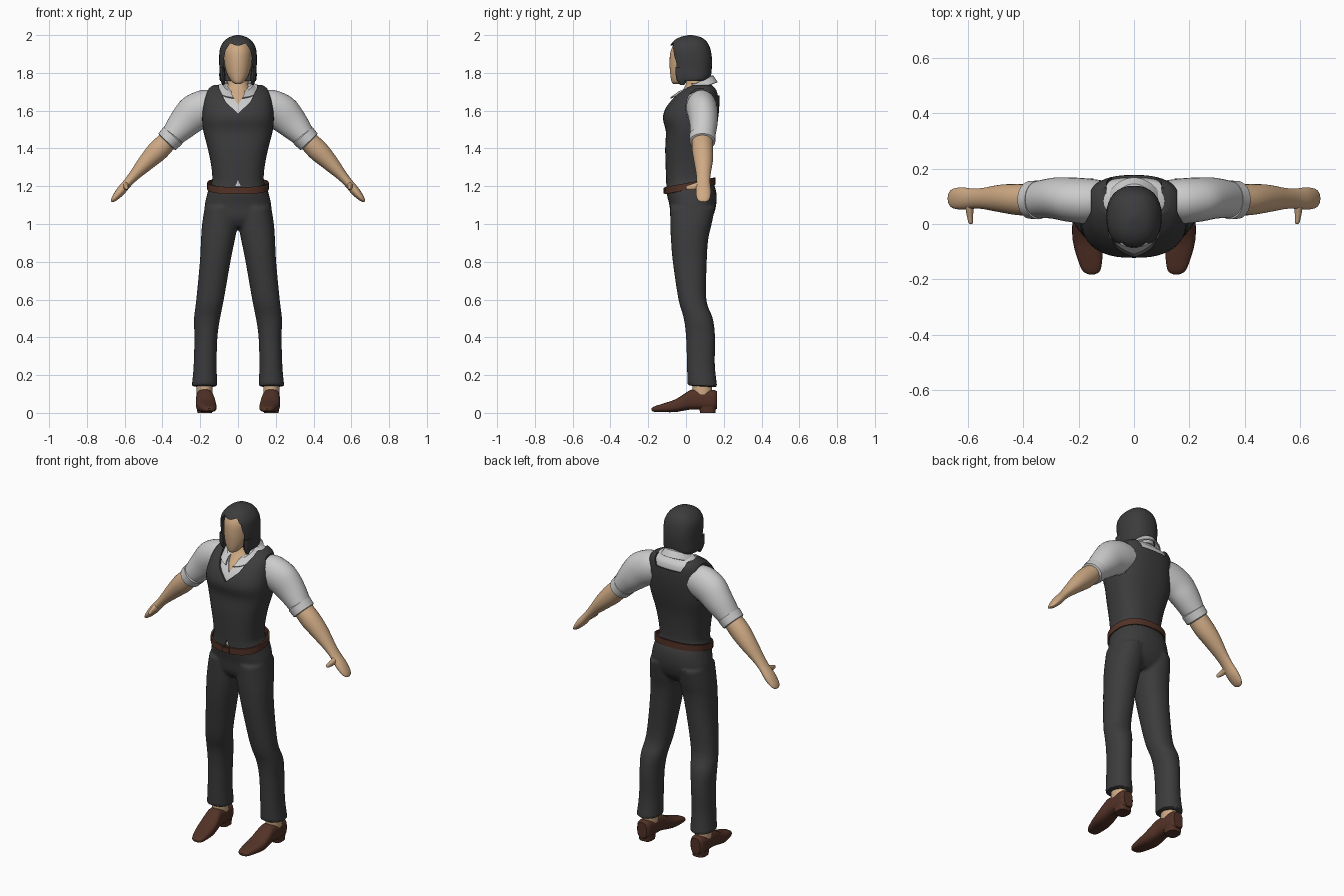
import bpy, bmesh, math
from mathutils import Vector as V

if "Cube" in bpy.data.objects:
    bpy.data.objects.remove(bpy.data.objects["Cube"])


def material(name, r, g, b):
    m = bpy.data.materials.new(name)
    m.diffuse_color = (r, g, b, 1)
    m.use_nodes = True
    m.node_tree.nodes["Principled BSDF"].inputs["Base Color"].default_value = m.diffuse_color
    return m


DARK = material("dark cloth", .045, .045, .047)
SHIRT = material("light cloth", .52, .52, .53)
SKIN = material("skin", .62, .40, .23)
BROWN = material("leather", .085, .032, .02)
parts, cutters = [], []


# Ring makers: each ring is (centre, half axis u, half axis v)
def up(z, x, rx, y0, y1, dz=0):
    return V((x, (y0 + y1) / 2, z)), V((rx, 0, 0)), V((0, (y1 - y0) / 2, dz))


def along_y(y, x, rx, z0, z1):
    return V((x, y, (z0 + z1) / 2)), V((rx, 0, 0)), V((0, 0, (z1 - z0) / 2))


def limb(points):
    """Rings (x, y, z, in-plane radius, y radius) square to a path in the xz plane."""
    rings = []
    for i, (x, y, z, rn, ry) in enumerate(points):
        a, b = points[max(i - 1, 0)], points[min(i + 1, len(points) - 1)]
        t = V((b[0] - a[0], 0, b[2] - a[2])).normalized()
        rings.append((V((x, y, z)), V((0, 1, 0)).cross(t) * rn, V((0, ry, 0))))
    return rings


def refine(rings, k=4):
    """Catmull-Rom interpolation between rings."""
    out, n = [], len(rings)
    for i in range(n - 1):
        q = [rings[min(max(j, 0), n - 1)] for j in range(i - 1, i + 3)]
        for s in range(k):
            t = s / k
            out.append(tuple((2 * b + (c - a) * t + (2 * a - 5 * b + 4 * c - d) * t * t
                              + (3 * b - a - 3 * c + d) * t ** 3) / 2
                             for a, b, c, d in zip(*q)))
    return out + [rings[-1]]


def add(name, bm, mat, mirror=False):
    bmesh.ops.recalc_face_normals(bm, faces=bm.faces)
    me = bpy.data.meshes.new(name)
    bm.to_mesh(me)
    bm.free()
    ob = bpy.data.objects.new(name, me)
    bpy.context.collection.objects.link(ob)
    if mat:
        me.materials.append(mat)
        parts.append(ob)
    else:
        ob.hide_render = True
        cutters.append(ob)
    if mirror:
        m = ob.modifiers.new("mirror", 'MIRROR')
        m.use_mirror_merge = False
    return ob


def loft(name, rings, mat, mirror=False, p=2.0, n=32, k=4, cap=True):
    bm = bmesh.new()
    loops = []
    for c, u, v in (refine(rings, k) if k > 1 else rings):
        loop = []
        for i in range(n):
            ca, sa = math.cos(math.tau * i / n), math.sin(math.tau * i / n)
            loop.append(bm.verts.new(c + u * math.copysign(abs(ca) ** (2 / p), ca)
                                     + v * math.copysign(abs(sa) ** (2 / p), sa)))
        loops.append(loop)
    for a, b in zip(loops, loops[1:]):
        for i in range(n):
            bm.faces.new((a[i], a[(i + 1) % n], b[(i + 1) % n], b[i]))
    if cap:
        bm.faces.new(loops[0])
        bm.faces.new(loops[-1])
    return add(name, bm, mat, mirror)


def prism(name, half, y0, y1):
    """Cutter: right half of a symmetric xz outline, extruded in y."""
    pts = half + [(-x, z) for x, z in reversed(half) if x > 0]
    bm = bmesh.new()
    f = bm.faces.new([bm.verts.new((x, y0, z)) for x, z in pts])
    ext = bmesh.ops.extrude_face_region(bm, geom=[f])
    bmesh.ops.translate(bm, vec=(0, y1 - y0, 0),
                        verts=[e for e in ext["geom"] if isinstance(e, bmesh.types.BMVert)])
    return add(name, bm, None)


def cut(ob, *tools):
    for t in tools:
        m = ob.modifiers.new("cut", 'BOOLEAN')
        m.operation, m.solver, m.object = 'DIFFERENCE', 'EXACT', t


def solidify(ob, t):
    m = ob.modifiers.new("thickness", 'SOLIDIFY')
    m.thickness, m.offset = t, 0


# Waistcoat with neck, armhole and hem cut-outs, over an inset shirt
torso = [(1.205, .146, -.105, .13), (1.24, .136, -.105, .127), (1.31, .142, -.108, .13),
         (1.4, .16, -.11, .14), (1.49, .183, -.107, .158), (1.56, .19, -.122, .17),
         (1.62, .186, -.105, .176), (1.68, .175, -.06, .176), (1.715, .157, -.015, .168),
         (1.735, .13, .02, .15)]
vest = loft("waistcoat", [up(z, 0, rx, a, b, .02 if i == 0 else .01 if i == 1 else 0)
                          for i, (z, rx, a, b) in enumerate(torso)], DARK, p=2.5, n=48)
shirt = loft("shirt_body", [up(z - .006, 0, rx - .008, a + .008, b - .008)
                            for z, rx, a, b in torso] + [up(1.745, 0, .085, .02, .13)],
             SHIRT, p=2.5, n=48)
v_neck = prism("vee_cutter", [(0, 1.585), (.065, 1.645), (.1, 1.72), (.1, 1.9)], -.3, .04)
back_neck = prism("back_neck_cutter", [(.08, 1.68), (.1, 1.72), (.1, 1.9)], .035, .3)
hem = prism("hem_cutter", [(0, 1.235), (.035, 1.15)], -.3, -.06)
armhole = loft("armhole_cutter", [(V((x, .083, 1.615)), V((0, .083, 0)), V((0, 0, .11)))
                                  for x in (.155, .35)], None, mirror=True, k=1)
cut(vest, v_neck, back_neck, hem, armhole)
open_neck = prism("open_neck_cutter", [(0, 1.63), (.03, 1.68), (.042, 1.74), (.042, 1.9)], -.3, .03)
cut(shirt, open_neck)

# Folded collar, lower at the front
collar = loft("collar", [(V((0, .05, 1.70)), V((.07, 0, 0)), V((0, .085, .045))),
                         (V((0, .05, 1.74)), V((.068, 0, 0)), V((0, .08, .045))),
                         (V((0, .047, 1.738)), V((.078, 0, 0)), V((0, .096, .045))),
                         (V((0, .04, 1.708)), V((.108, 0, 0)), V((0, .125, .042)))],
              SHIRT, n=40, k=1, cap=False)
solidify(collar, .007)
cut(collar, open_neck)

# Neck and upper chest
loft("neck", [up(1.58, 0, .1, -.095, .1), up(1.64, 0, .09, -.076, .1), up(1.69, 0, .07, -.035, .1),
              up(1.73, 0, .058, -.005, .105), up(1.78, 0, .053, .005, .105),
              up(1.85, 0, .05, 0, .1)], SKIN)

# Head and bobbed hair with a face opening
loft("head", [up(1.742, 0, .014, -.068, -.03), up(1.755, 0, .034, -.077, .0),
              up(1.8, 0, .06, -.084, .06), up(1.86, 0, .073, -.087, .1),
              up(1.92, 0, .073, -.08, .1), up(1.97, 0, .05, -.05, .08)], SKIN)
hair = loft("hair", [up(1.758, 0, .094, -.055, .115), up(1.775, 0, .099, -.062, .13),
                     up(1.83, 0, .099, -.078, .137), up(1.88, 0, .1, -.088, .137),
                     up(1.93, 0, .095, -.088, .128), up(1.965, 0, .076, -.07, .11),
                     up(1.988, 0, .048, -.035, .08), up(2.0, 0, .01, .012, .034)], DARK, p=2.3)
cut(hair, prism("face_cutter", [(.06, 1.65), (.066, 1.78), (.077, 1.86), (.066, 1.92),
                                (.042, 1.957), (.01, 1.945)], -.3, -.005))
loft("front_lock", [up(1.735, .078, .005, -.03, -.01), up(1.77, .08, .014, -.052, .01),
                    up(1.83, .083, .012, -.055, .02)], DARK, mirror=True, n=12)

# Sleeves, rolled cuffs, forearms with hands, thumbs
loft("sleeve", limb([(.12, .083, 1.625, .085, .075), (.175, .083, 1.613, .098, .082),
                     (.235, .088, 1.585, .097, .08), (.29, .093, 1.53, .083, .074),
                     (.36, .088, 1.452, .058, .064)]), SHIRT, mirror=True)
loft("cuff", limb([(.342, .087, 1.472, .06, .064), (.345, .087, 1.468, .067, .07),
                   (.375, .087, 1.436, .063, .068), (.378, .087, 1.433, .056, .062)]),
     SHIRT, mirror=True, k=1)
loft("forearm", limb([(.36, .087, 1.452, .05, .056), (.42, .088, 1.392, .056, .056),
                      (.48, .092, 1.332, .046, .05), (.545, .092, 1.262, .03, .038),
                      (.582, .092, 1.22, .024, .036), (.62, .092, 1.175, .024, .04),
                      (.65, .092, 1.14, .017, .036), (.665, .092, 1.123, .009, .024),
                      (.67, .092, 1.117, .002, .008)]), SKIN, mirror=True)
loft("thumb", [along_y(.085, .59, .018, 1.185, 1.23), along_y(.05, .593, .014, 1.18, 1.218),
               along_y(.02, .591, .01, 1.18, 1.208), along_y(.004, .589, .008, 1.182, 1.202),
               along_y(.0, .589, .003, 1.188, 1.196)], SKIN, mirror=True, n=16)

# Trousers: hips and both legs fused
hips = loft("trousers", [up(.985, 0, .1, -.05, .1), up(1.03, 0, .172, -.078, .138),
                         up(1.1, 0, .176, -.088, .16), up(1.16, 0, .163, -.1, .16, .012),
                         up(1.2, 0, .152, -.104, .142, .025)], DARK, p=2.3)
legs = loft("legs", [up(.14, .177, .068, .008, .166, -.005), up(.25, .174, .061, .005, .153),
                     up(.4, .17, .061, 0, .154), up(.5, .164, .069, -.012, .142),
                     up(.6, .148, .073, -.04, .108), up(.8, .121, .081, -.07, .11),
                     up(.92, .106, .09, -.08, .118), up(1.0, .096, .094, -.083, .136),
                     up(1.09, .092, .084, -.085, .155)], DARK, mirror=True, p=2.2)
with bpy.context.temp_override(active_object=hips, object=hips,
                               selected_editable_objects=[hips, legs], selected_objects=[hips, legs]):
    pass
m = hips.modifiers.new("fuse", 'BOOLEAN')
m.operation, m.solver, m.object = 'UNION', 'EXACT', legs
m = hips.modifiers.new("blend", 'REMESH')
m.mode, m.voxel_size = 'VOXEL', .009
m = hips.modifiers.new("soften", 'SMOOTH')
m.factor, m.iterations = .5, 4
parts.remove(legs)
cutters.append(legs)
legs.hide_render = True

# Belt and buckle
belt = loft("belt", [up(z, 0, .158, -.109, .15, .025) for z in (1.183, 1.22)],
            BROWN, p=2.3, n=48, k=1, cap=False)
solidify(belt, .01)
bm = bmesh.new()
bmesh.ops.create_cube(bm, size=1)
bmesh.ops.scale(bm, vec=(.045, .012, .03), verts=bm.verts)
bmesh.ops.translate(bm, vec=(0, -.113, 1.176), verts=bm.verts)
add("buckle", bm, BROWN)

# Ankles and heeled shoes
loft("ankle", [up(z, .177, .042, .035, .138) for z in (.09, .2)], SKIN, mirror=True, k=1)
loft("shoe", [along_y(-.182, .153, .01, .012, .024), along_y(-.168, .154, .032, .006, .034),
              along_y(-.12, .16, .046, .004, .05), along_y(-.06, .168, .053, .004, .07),
              along_y(-.01, .172, .051, .012, .1), along_y(.03, .175, .046, .018, .123),
              along_y(.09, .177, .045, .018, .12), along_y(.145, .177, .042, .016, .122),
              along_y(.164, .177, .03, .022, .114)], BROWN, mirror=True, p=2.8)
loft("shoe_heel", [up(0, .177, .038, .075, .155), up(.035, .177, .041, .068, .16)],
     BROWN, mirror=True, p=3, k=1)

# Apply modifiers, then shade smooth with sharp edges kept
bpy.context.view_layer.update()
bpy.ops.object.select_all(action='DESELECT')
for ob in parts:
    ob.select_set(True)
bpy.context.view_layer.objects.active = parts[0]
bpy.ops.object.convert(target='MESH')
bpy.ops.object.shade_smooth_by_angle(angle=math.radians(38))
for ob in cutters:
    bpy.data.objects.remove(ob)
